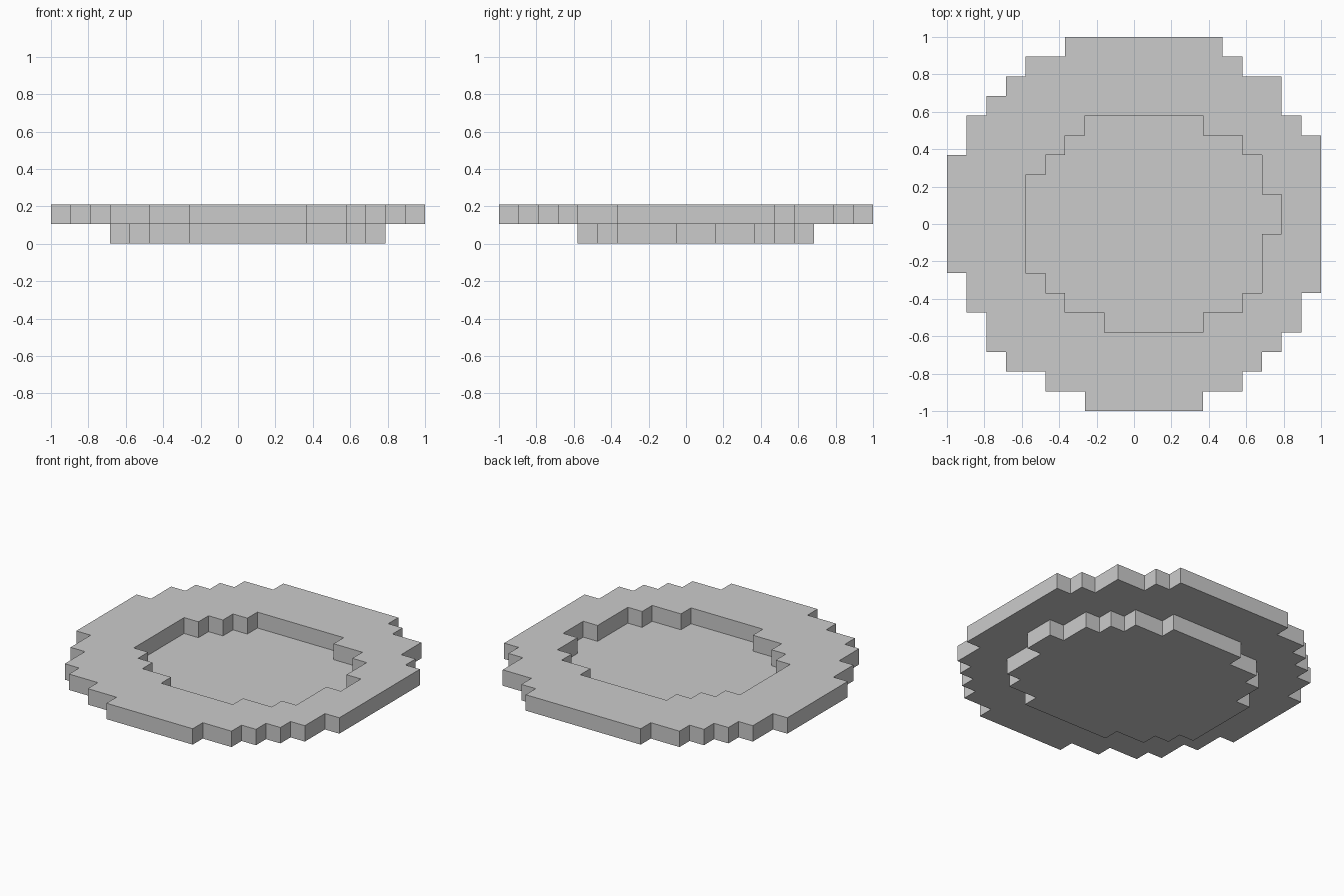
import bpy, bmesh, math

if "Cube" in bpy.data.objects:
    bpy.data.objects.remove(bpy.data.objects["Cube"])

N = 19            # cells across the model
S = 2.0 / N       # cell size

# Cell spans (start, end) for each row, from front (-y) to back (+y)
OUTER = [(7, 13), (5, 15), (3, 16), (2, 17), (2, 18), (1, 18), (1, 19)] \
    + [(0, 19)] * 6 \
    + [(1, 19), (1, 18), (2, 17), (3, 17), (4, 15), (6, 14)]
HOLE = [(8, 13), (6, 15), (5, 16), (4, 16), (4, 16), (4, 17), (4, 17),
        (4, 16), (5, 16), (6, 15), (7, 13)]
BASE = [(7, 13), (5, 15), (4, 16), (3, 16), (3, 16), (3, 17), (3, 17),
        (3, 16), (4, 16), (4, 15), (5, 14), (7, 12)]


def cells(spans, first_row, layer):
    return {(x, first_row + j, layer)
            for j, (a, b) in enumerate(spans) for x in range(a, b)}


def build(name, part, solid, mat):
    """Make the outer skin of a set of cells, skipping faces hidden by others."""
    bm = bmesh.new()
    for c in part:
        for axis in range(3):
            for side in (0, 1):
                n = list(c)
                n[axis] += 1 if side else -1
                if tuple(n) in solid:
                    continue
                u, v = (axis + 1) % 3, (axis + 2) % 3
                quad = [(0, 0), (1, 0), (1, 1), (0, 1)]
                if not side:
                    quad.reverse()
                verts = []
                for du, dv in quad:
                    p = list(c)
                    p[axis] += side
                    p[u] += du
                    p[v] += dv
                    verts.append(bm.verts.new((p[0] * S - 1, p[1] * S - 1, p[2] * S)))
                bm.faces.new(verts)
    bmesh.ops.remove_doubles(bm, verts=bm.verts, dist=S * 0.01)
    # merge the flat cell faces into large ones
    bmesh.ops.dissolve_limit(bm, angle_limit=math.radians(1),
                             verts=bm.verts, edges=bm.edges)
    me = bpy.data.meshes.new(name)
    bm.to_mesh(me)
    bm.free()
    me.materials.append(mat)
    ob = bpy.data.objects.new(name, me)
    bpy.context.collection.objects.link(ob)


grey = bpy.data.materials.new("light_grey")
grey.diffuse_color = (0.6, 0.6, 0.6, 1)
grey.use_nodes = True
grey.node_tree.nodes["Principled BSDF"].inputs["Base Color"].default_value = grey.diffuse_color

# Raised rim with a stepped opening, and the dish floor below it
rim = cells(OUTER, 0, 1) - cells(HOLE, 4, 1)
floor = cells(BASE, 4, 0)
build("rim", rim, rim | floor, grey)
build("dish_floor", floor, rim | floor, grey)
